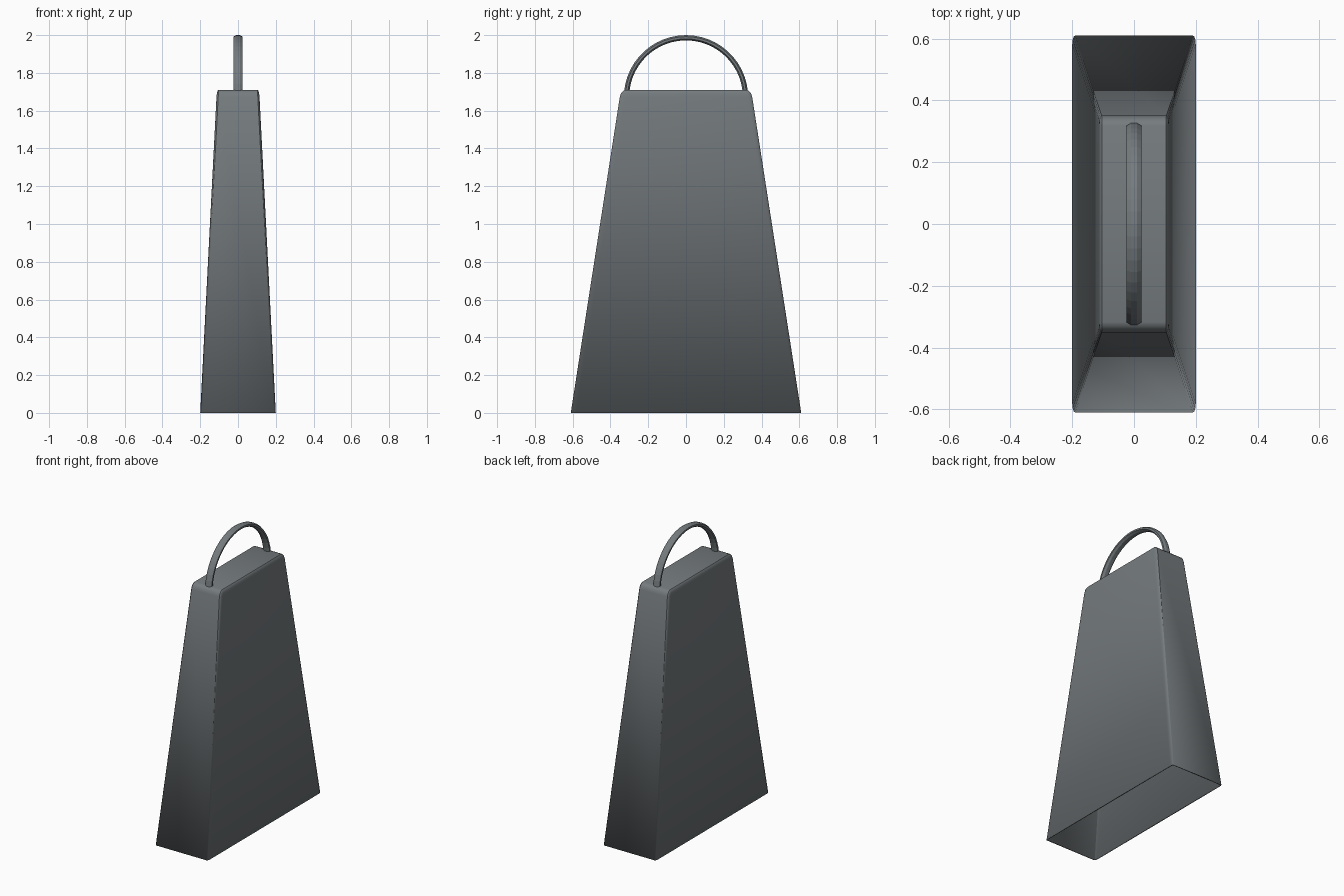
import bpy, bmesh, math

cube = bpy.data.objects.get("Cube")
if cube:
    bpy.data.objects.remove(cube, do_unlink=True)

steel = bpy.data.materials.new("dark_grey_steel")
steel.use_nodes = True
COLOUR = (0.18, 0.20, 0.21, 1)
steel.diffuse_color = COLOUR
steel.node_tree.nodes["Principled BSDF"].inputs["Base Color"].default_value = COLOUR


def make_object(name, bm):
    bmesh.ops.recalc_face_normals(bm, faces=bm.faces[:])
    mesh = bpy.data.meshes.new(name)
    bm.to_mesh(mesh)
    bm.free()
    mesh.materials.append(steel)
    obj = bpy.data.objects.new(name, mesh)
    bpy.context.collection.objects.link(obj)
    return obj


def shade_smooth(obj, degrees):
    bpy.ops.object.select_all(action='DESELECT')
    obj.select_set(True)
    bpy.context.view_layer.objects.active = obj
    bpy.ops.object.shade_smooth_by_angle(angle=math.radians(degrees))


# Bell body: tapered box, rounded before stretching so the bevels stretch too
HALF_X, HALF_Y, HEIGHT = 0.2, 0.61, 1.71
bm = bmesh.new()
bmesh.ops.create_cube(bm, size=2)
for v in bm.verts:
    if v.co.z > 0:
        v.co.x *= 0.56
        v.co.y *= 0.565
bottom = [f for f in bm.faces if f.calc_center_median().z < -0.9]
bmesh.ops.delete(bm, geom=bottom, context='FACES_ONLY')
rounded = [e for e in bm.edges if max(v.co.z for v in e.verts) > 0]
bmesh.ops.bevel(bm, geom=rounded, offset=0.045, segments=3, profile=0.5,
                affect='EDGES', clamp_overlap=True)
for v in bm.verts:
    v.co = (v.co.x * HALF_X, v.co.y * HALF_Y, (v.co.z + 1) * HEIGHT / 2)
body = make_object("bell_body", bm)
shade_smooth(body, 35)

# Thin sheet wall, grown inward
wall = body.modifiers.new("wall", 'SOLIDIFY')
wall.thickness = 0.008
wall.offset = -1

# Arched handle: flattened octagonal bar swept along an arc
RADIUS, CENTRE_Z, STEPS, SIDES = 0.315, 1.671, 24, 8
start = math.radians(5.5)
bm = bmesh.new()
rings = []
for i in range(STEPS + 1):
    a = start + (math.pi - 2 * start) * i / STEPS
    ring = []
    for j in range(SIDES):
        b = 2 * math.pi * (j + 0.5) / SIDES
        r = RADIUS + 0.015 * math.sin(b)
        ring.append(bm.verts.new((0.026 * math.cos(b), r * math.cos(a),
                                  CENTRE_Z + r * math.sin(a))))
    rings.append(ring)
for lower, upper in zip(rings, rings[1:]):
    for j in range(SIDES):
        k = (j + 1) % SIDES
        bm.faces.new((lower[j], lower[k], upper[k], upper[j]))
bm.faces.new(rings[0])
bm.faces.new(rings[-1])
make_object("handle", bm)
